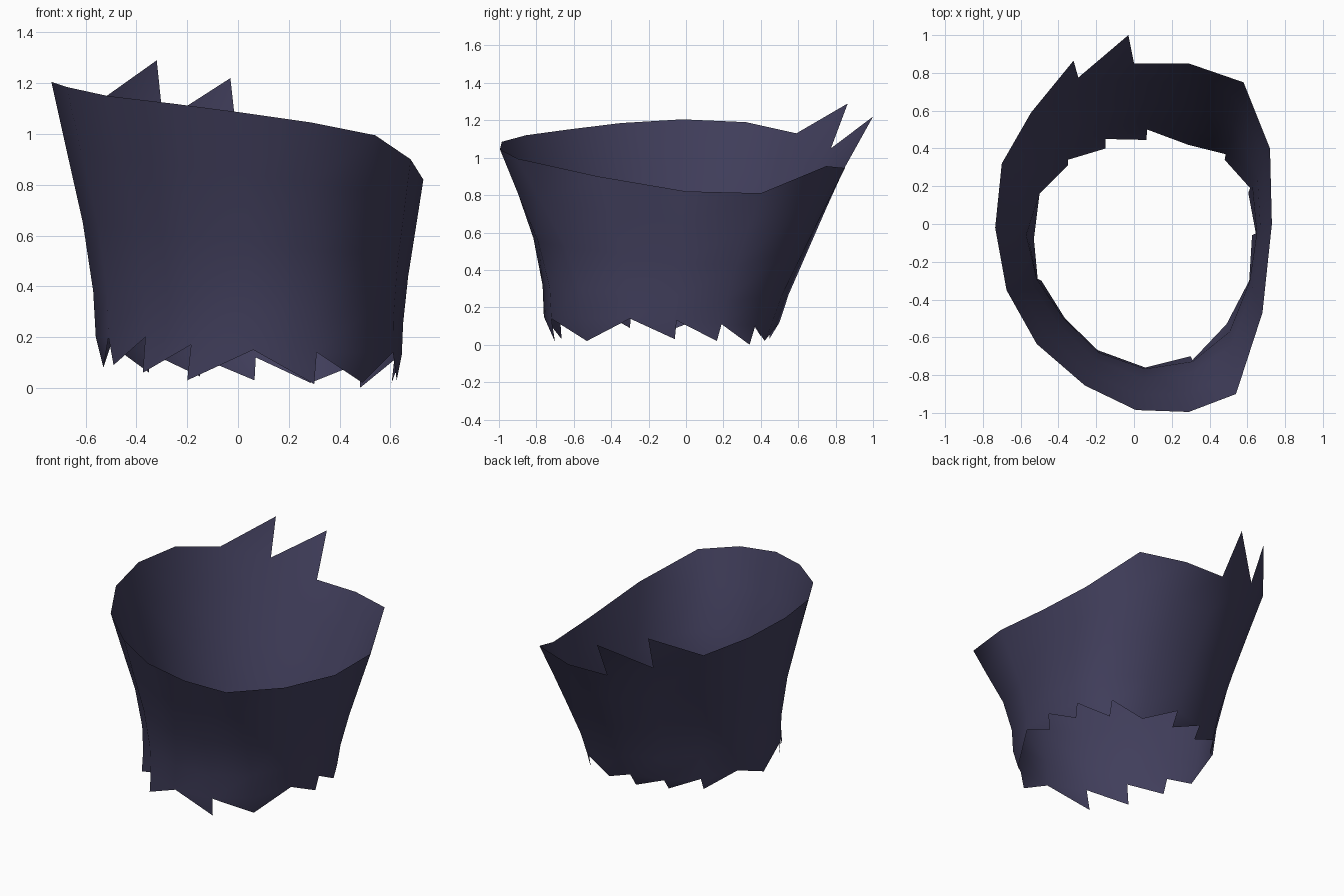
import bpy, bmesh
from mathutils import Vector

# Sixteen columns, counter-clockwise from the front: rim point and hem point
RIM = [(.01, -.985, 1.085), (.29, -.995, 1.045), (.54, -.90, .995), (.68, -.47, .90),
       (.73, 0, .82), (.72, .40, .81), (.58, .75, .955), (.29, .85, .945),
       (0, .85, .95), (-.295, .775, 1.05), (-.545, .59, 1.13), (-.70, .32, 1.19),
       (-.735, -.02, 1.205), (-.675, -.35, 1.185), (-.515, -.635, 1.15), (-.26, -.855, 1.12)]
HEM = [(.06, -.76, .15), (.31, -.72, .14), (.505, -.56, .14), (.61, -.30, .14),
       (.645, -.05, .13), (.615, .19, .11), (.485, .37, .10), (.29, .46, .12),
       (.07, .50, .12), (-.15, .45, .12), (-.35, .34, .14), (-.50, .16, .17),
       (-.56, -.06, .20), (-.51, -.29, .20), (-.365, -.50, .20), (-.185, -.675, .17)]

# Torn points: column where the gap starts -> tip
HEM_TIPS = [(0, (.30, -.70, .015)), (1, (.49, -.53, .02)), (2, (.49, -.53, .02)),
            (3, (.625, -.06, .03)), (4, (.605, .165, .02)), (5, (.48, .34, 0)),
            (6, (.285, .42, .02)), (7, (.285, .42, .02)), (8, (.065, .445, .03)),
            (9, (-.15, .40, .045)), (10, (-.35, .31, .06)), (11, (-.53, -.08, .08)),
            (12, (-.53, -.08, .08)), (13, (-.49, -.30, .09)), (14, (-.375, -.50, .06)),
            (15, (-.20, -.665, .03))]
RIM_TIPS = [(8, (-.03, 1.0, 1.22)), (9, (-.32, .865, 1.29))]

# Flare: height fraction, outward fraction at the front, at the back
FLARE = [(0, 0, 0), (.18, .03, .14), (.45, .25, .42), (.74, .65, .72), (1, 1, 1)]

bm = bmesh.new()
N = len(RIM)
rings = []
for t, front, back in FLARE:
    ring = []
    for top, low in zip(RIM, HEM):
        a, b = Vector(low), Vector(top)
        k = min(max((b.y + .3) / 1.1, 0), 1)
        h = front + (back - front) * k
        p = a.lerp(b, h)
        p.z = a.z + (b.z - a.z) * t
        ring.append(bm.verts.new(p))
    rings.append(ring)

# Cloth wall
for lo, hi in zip(rings, rings[1:]):
    for i in range(N):
        j = (i + 1) % N
        bm.faces.new((lo[i], lo[j], hi[j], hi[i]))

# Torn hem and the two torn points on the rim
tips = {}
for ring, table, below in ((rings[0], HEM_TIPS, True), (rings[-1], RIM_TIPS, False)):
    for i, p in table:
        if p not in tips:
            tips[p] = bm.verts.new(p)
        a, b = ring[i], ring[(i + 1) % N]
        bm.faces.new((tips[p], b, a) if below else (a, b, tips[p]))

for f in bm.faces:
    f.smooth = True

mesh = bpy.data.meshes.new("torn_cloth_sleeve")
bm.to_mesh(mesh)
bm.free()
cloth = bpy.data.materials.new("dark indigo cloth")
cloth.diffuse_color = (.052, .048, .105, 1)
mesh.materials.append(cloth)
obj = bpy.data.objects.new("torn_cloth_sleeve", mesh)
bpy.context.collection.objects.link(obj)
